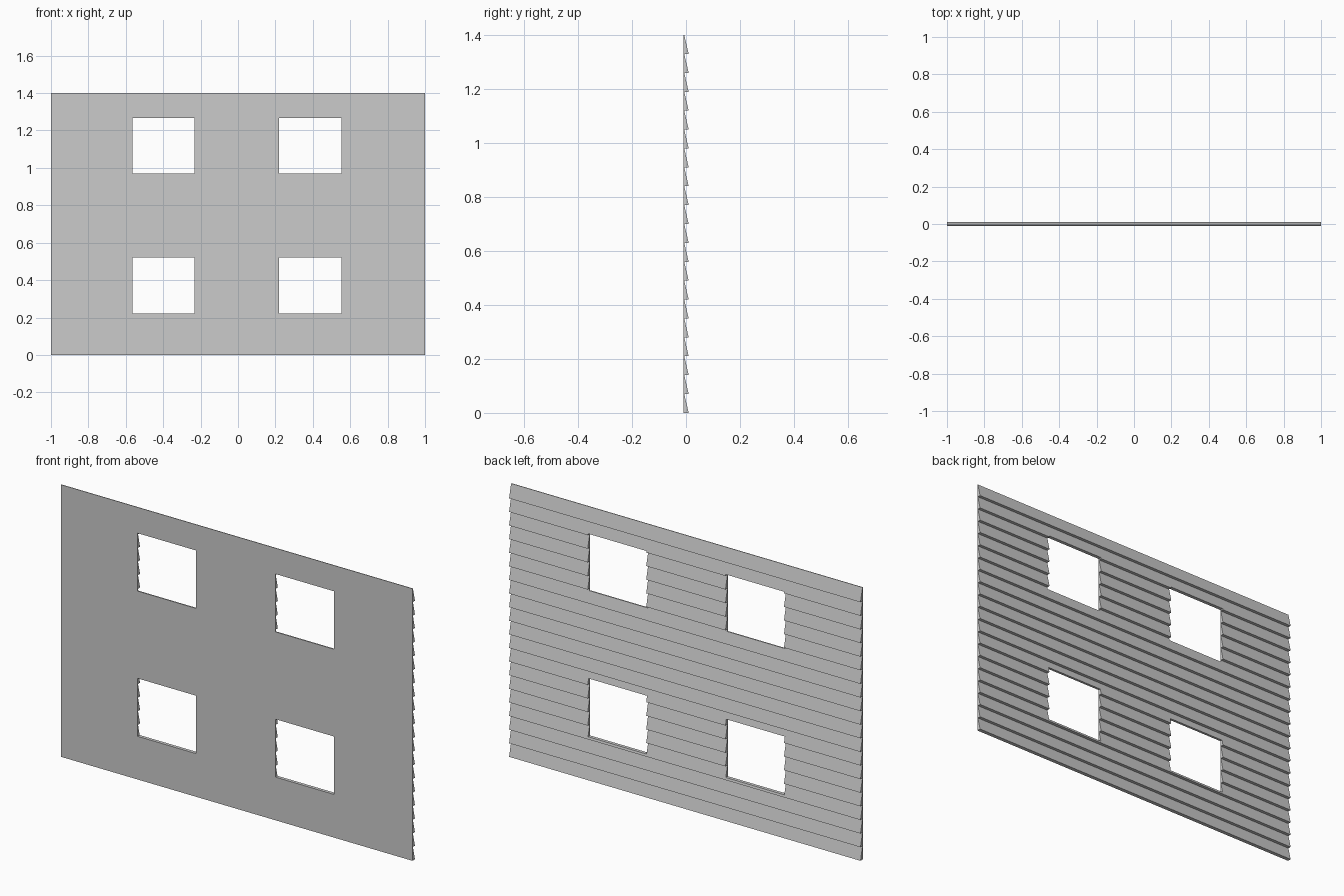
import bpy, bmesh

if "Cube" in bpy.data.objects:
    bpy.data.objects.remove(bpy.data.objects["Cube"])

WIDTH, ROWS, PITCH = 2.0, 20, 0.07
FRONT, THIN, THICK = -0.01, -0.0065, 0.01


def new_object(name, bm):
    bmesh.ops.recalc_face_normals(bm, faces=bm.faces[:])
    mesh = bpy.data.meshes.new(name)
    bm.to_mesh(mesh)
    bm.free()
    obj = bpy.data.objects.new(name, mesh)
    bpy.context.collection.objects.link(obj)
    return obj


# Clapboard wall: sawtooth profile (y, z) extruded along x
profile = [(FRONT, ROWS * PITCH), (FRONT, 0)]
for i in range(ROWS):
    profile += [(THICK, i * PITCH), (THIN, (i + 1) * PITCH)]
bm = bmesh.new()
face = bm.faces.new([bm.verts.new((-WIDTH / 2, y, z)) for y, z in profile])
ext = bmesh.ops.extrude_face_region(bm, geom=[face])
moved = [v for v in ext["geom"] if isinstance(v, bmesh.types.BMVert)]
bmesh.ops.translate(bm, verts=moved, vec=(WIDTH, 0, 0))
if len([f for f in bm.faces if len(f.verts) > 4]) < 2:
    bm.faces.new([v for v in bm.verts if v not in moved])
wall = new_object("siding_wall", bm)

# Window openings: four boxes cut through the wall
bm = bmesh.new()
for x in (-0.398, 0.386):
    for z in (0.371, 1.118):
        box = bmesh.ops.create_cube(bm, size=1)["verts"]
        bmesh.ops.scale(bm, vec=(0.333, 0.2, 0.298), verts=box)
        bmesh.ops.translate(bm, vec=(x, 0, z), verts=box)
cutter = new_object("window_cutter", bm)
cutter.hide_render = True
cutter.hide_viewport = False
cutter.display_type = 'WIRE'

cut = wall.modifiers.new("window_openings", 'BOOLEAN')
cut.operation = 'DIFFERENCE'
cut.solver = 'EXACT'
cut.object = cutter

# Apply the cut and discard the helper
bpy.context.view_layer.objects.active = wall
wall.select_set(True)
bpy.ops.object.modifier_apply(modifier=cut.name)
bpy.data.objects.remove(cutter)
